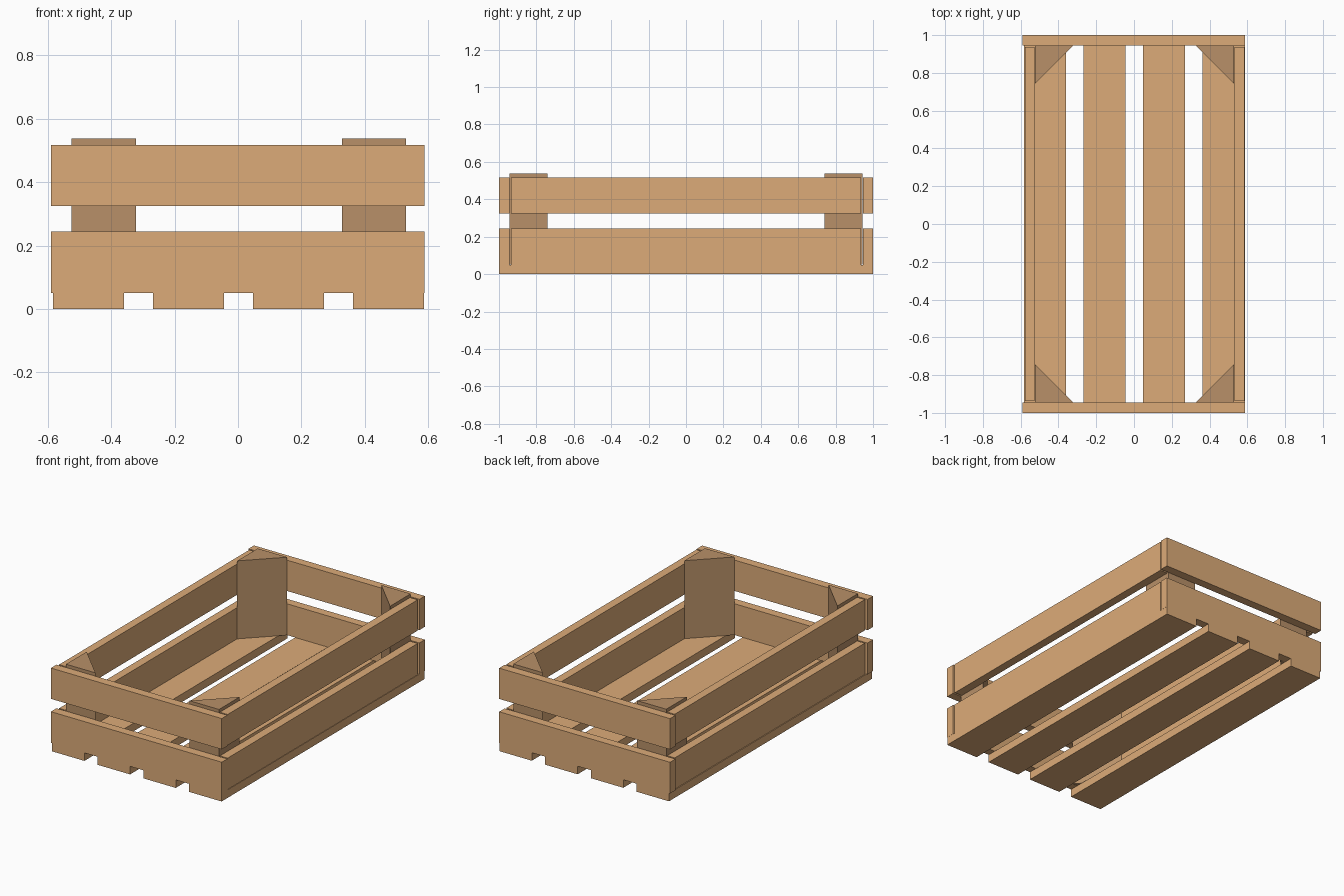
import bpy, bmesh

if "Cube" in bpy.data.objects:
    bpy.data.objects.remove(bpy.data.objects["Cube"])

def material(name, color):
    m = bpy.data.materials.new(name)
    m.diffuse_color = color
    m.use_nodes = True
    m.node_tree.nodes["Principled BSDF"].inputs["Base Color"].default_value = m.diffuse_color
    return m

wood = material("light_wood", (0.72, 0.41, 0.19, 1))
dark_wood = material("dark_wood", (0.48, 0.28, 0.14, 1))

def prism(name, outline, z0, z1, mat):
    """Extrude a flat xy outline from z0 up to z1."""
    bm = bmesh.new()
    face = bm.faces.new([bm.verts.new((x, y, z0)) for x, y in outline])
    top = bmesh.ops.extrude_face_region(bm, geom=[face])["geom"]
    verts = [g for g in top if isinstance(g, bmesh.types.BMVert)]
    bmesh.ops.translate(bm, verts=verts, vec=(0, 0, z1 - z0))
    bmesh.ops.recalc_face_normals(bm, faces=bm.faces)
    me = bpy.data.meshes.new(name)
    bm.to_mesh(me)
    bm.free()
    me.materials.append(mat)
    ob = bpy.data.objects.new(name, me)
    bpy.context.collection.objects.link(ob)
    return ob

def board(name, x0, x1, y0, y1, z0, z1):
    return prism(name, [(x0, y0), (x1, y0), (x1, y1), (x0, y1)], z0, z1, wood)

# Bottom slats
for i, x in enumerate((-0.583, -0.268, 0.047, 0.363)):
    board(f"bottom_slat_{i + 1}", x, x + 0.224, -1, 1, 0, 0.05)

# Two tiers of wall boards
for tier, z0, z1 in (("lower", 0.05, 0.245), ("upper", 0.325, 0.517)):
    board(f"{tier}_front_board", -0.59, 0.588, -1, -0.945, z0, z1)
    board(f"{tier}_back_board", -0.59, 0.588, 0.946, 1, z0, z1)
    board(f"{tier}_left_board", -0.578, -0.526, -0.936, 0.936, z0, z1)
    board(f"{tier}_right_board", 0.531, 0.584, -0.936, 0.936, z0, z1)

# Triangular corner posts
for side, x, sx in (("left", -0.525, 1), ("right", 0.53, -1)):
    for end, y, sy in (("front", -0.944, 1), ("back", 0.944, -1)):
        outline = [(x, y), (x + 0.203 * sx, y), (x, y + 0.203 * sy)]
        prism(f"{end}_{side}_corner_post", outline, 0.051, 0.537, dark_wood)
